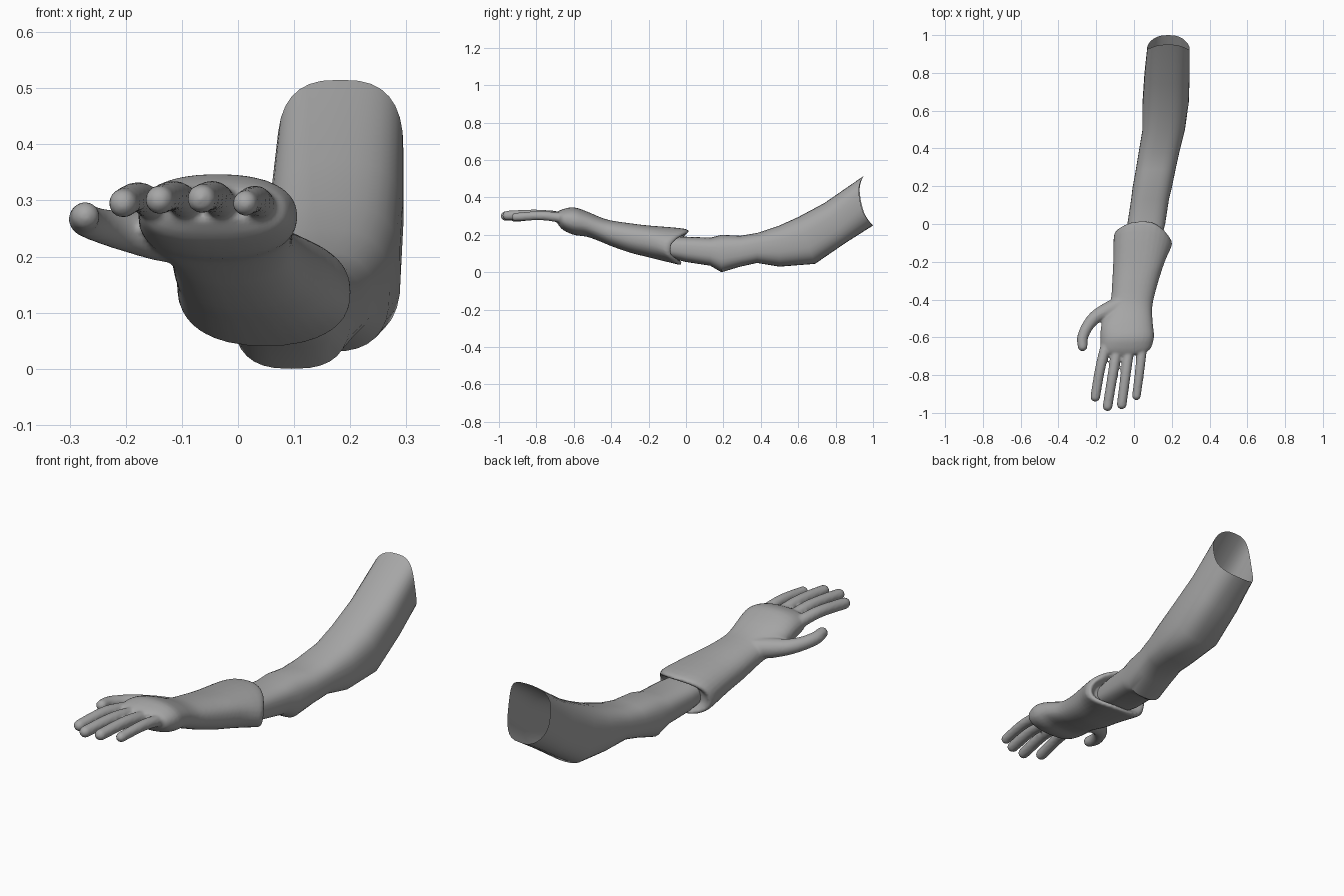
import bpy, bmesh, math
from mathutils import Vector

if "Cube" in bpy.data.objects:
    bpy.data.objects.remove(bpy.data.objects["Cube"])

grey = bpy.data.materials.new("mid_grey")
grey.diffuse_color = (0.38, 0.38, 0.38, 1)
grey.use_nodes = True
grey.node_tree.nodes["Principled BSDF"].inputs["Base Color"].default_value = grey.diffuse_color


def spline(rows, steps):
    """Catmull-Rom interpolation through rows of numbers."""
    out = []
    for i in range(len(rows) - 1):
        p = [rows[max(0, min(len(rows) - 1, i + k))] for k in (-1, 0, 1, 2)]
        for s in range(steps):
            t = s / steps
            out.append([0.5 * (2 * b + (c - a) * t + (2 * a - 5 * b + 4 * c - d) * t * t
                               + (3 * b - a - 3 * c + d) * t ** 3) for a, b, c, d in zip(*p)])
    return out + [list(rows[-1])]


def bridge(bm, rings, caps):
    """Skin a list of equal point rings."""
    loops = [[bm.verts.new(p) for p in ring] for ring in rings]
    n = len(loops[0])
    for a, b in zip(loops, loops[1:]):
        for i in range(n):
            bm.faces.new((a[i], a[(i + 1) % n], b[(i + 1) % n], b[i]))
    if caps:
        bm.faces.new(loops[0][::-1])
        bm.faces.new(loops[-1])


def section(row, power, n=32):
    """Rounded ring: top y,z, bottom y,z, x range, y shift of left and right side."""
    yt, zt, yb, zb, x0, x1, left, right = row
    pts = []
    for i in range(n):
        a = 2 * math.pi * i / n
        c, s = math.cos(a), math.sin(a)
        u = math.copysign(abs(c) ** (2 / power), c)
        v = math.copysign(abs(s) ** (2 / power), s)
        y = (yt + yb) / 2 + v * (yt - yb) / 2 + c * c * (right if c > 0 else left)
        pts.append(((x0 + x1) / 2 + u * (x1 - x0) / 2, y, (zt + zb) / 2 + v * (zt - zb) / 2))
    return pts


def digit(bm, path, n=16):
    """Round-tipped tube along x, y, z, radius points."""
    rows = spline(path, 5)
    pts = [Vector(r[:3]) for r in rows]
    rings = []

    def ring(p, d, r):
        side = d.cross(Vector((0, 0, 1))).normalized()
        up = side.cross(d).normalized()
        rings.append([p + r * (math.cos(2 * math.pi * i / n) * side
                               + math.sin(2 * math.pi * i / n) * up) for i in range(n)])

    for i, p in enumerate(pts):
        d = (pts[min(i + 1, len(pts) - 1)] - pts[max(i - 1, 0)]).normalized()
        ring(p, d, rows[i][3])
    r = rows[-1][3]
    for a in (20, 40, 60, 80):
        a = math.radians(a)
        ring(pts[-1] + d * r * math.sin(a), d, r * math.cos(a))
    bridge(bm, rings, True)


def finish(bm, name):
    bmesh.ops.recalc_face_normals(bm, faces=bm.faces[:])
    mesh = bpy.data.meshes.new(name)
    bm.to_mesh(mesh)
    bm.free()
    mesh.materials.append(grey)
    ob = bpy.data.objects.new(name, mesh)
    bpy.context.collection.objects.link(ob)
    bpy.ops.object.select_all(action='DESELECT')
    ob.select_set(True)
    bpy.context.view_layer.objects.active = ob
    bpy.ops.object.shade_smooth_by_angle(angle=math.radians(35))
    return ob


# Sleeve: open tube from the shoulder down into the cuff
sleeve = [
    (.95, .515, 1.0, .25, .07, .295, -.04, -.045),
    (.74, .37, .85, .155, .055, .295, 0, 0),
    (.60, .295, .69, .045, .045, .29, 0, 0),
    (.50, .25, .50, .03, .045, .27, 0, 0),
    (.38, .21, .38, .05, .025, .24, 0, 0),
    (.29, .195, .29, .03, .01, .22, 0, 0),
    (.19, .20, .19, .0, -.008, .20, 0, 0),
    (.13, .185, .13, .035, -.015, .185, 0, 0),
    (0, .19, 0, .055, -.035, .165, 0, 0),
    (-.10, .19, -.10, .08, -.04, .14, 0, 0),
]
bm = bmesh.new()
bridge(bm, [section(r, 2.7) for r in sleeve], False)
finish(bm, "sleeve")

# Glove: rolled cuff lip, forearm, wrist and palm
glove = [
    (-.05, .185, -.06, .08, -.05, .155, 0, -.05),
    (0, .205, -.025, .055, -.085, .19, -.03, -.07),
    (.015, .222, -.03, .04, -.10, .20, -.04, -.09),
    (-.03, .236, -.07, .048, -.108, .198, -.03, -.07),
    (-.20, .25, -.20, .08, -.11, .163, 0, 0),
    (-.30, .262, -.30, .105, -.115, .13, 0, 0),
    (-.40, .277, -.40, .14, -.122, .103, 0, 0),
    (-.46, .295, -.46, .165, -.14, .096, 0, 0),
    (-.53, .325, -.53, .19, -.172, .10, 0, 0),
    (-.60, .347, -.60, .20, -.178, .106, 0, 0),
    (-.66, .337, -.66, .228, -.175, .088, 0, 0),
    (-.695, .32, -.69, .265, -.165, .065, .02, .02),
]
bm = bmesh.new()
bridge(bm, [section(r, 2.3) for r in spline(glove, 3)], True)

# Fingers and thumb
fingers = [
    ((-.135, -.60, .28, .03), (-.176, -.75, .306, .027), (-.205, -.915, .295, .026)),
    ((-.08, -.60, .28, .03), (-.11, -.78, .308, .027), (-.14, -.965, .301, .026)),
    ((-.02, -.60, .28, .03), (-.042, -.78, .308, .027), (-.065, -.955, .303, .026)),
    ((.048, -.60, .28, .028), (.032, -.76, .302, .025), (.013, -.91, .295, .023)),
    ((-.06, -.42, .23, .045), (-.13, -.455, .235, .045), (-.20, -.49, .245, .036),
     (-.245, -.54, .255, .031), (-.272, -.60, .265, .029), (-.272, -.648, .272, .026)),
]
for path in fingers:
    digit(bm, path)
hand = finish(bm, "gloved_hand")

# Blend palm, fingers and cuff into one smooth skin
remesh = hand.modifiers.new("blend", 'REMESH')
remesh.mode = 'VOXEL'
remesh.voxel_size = .007
remesh.use_smooth_shade = True
soften = hand.modifiers.new("soften", 'SMOOTH')
soften.factor = .5
soften.iterations = 4
